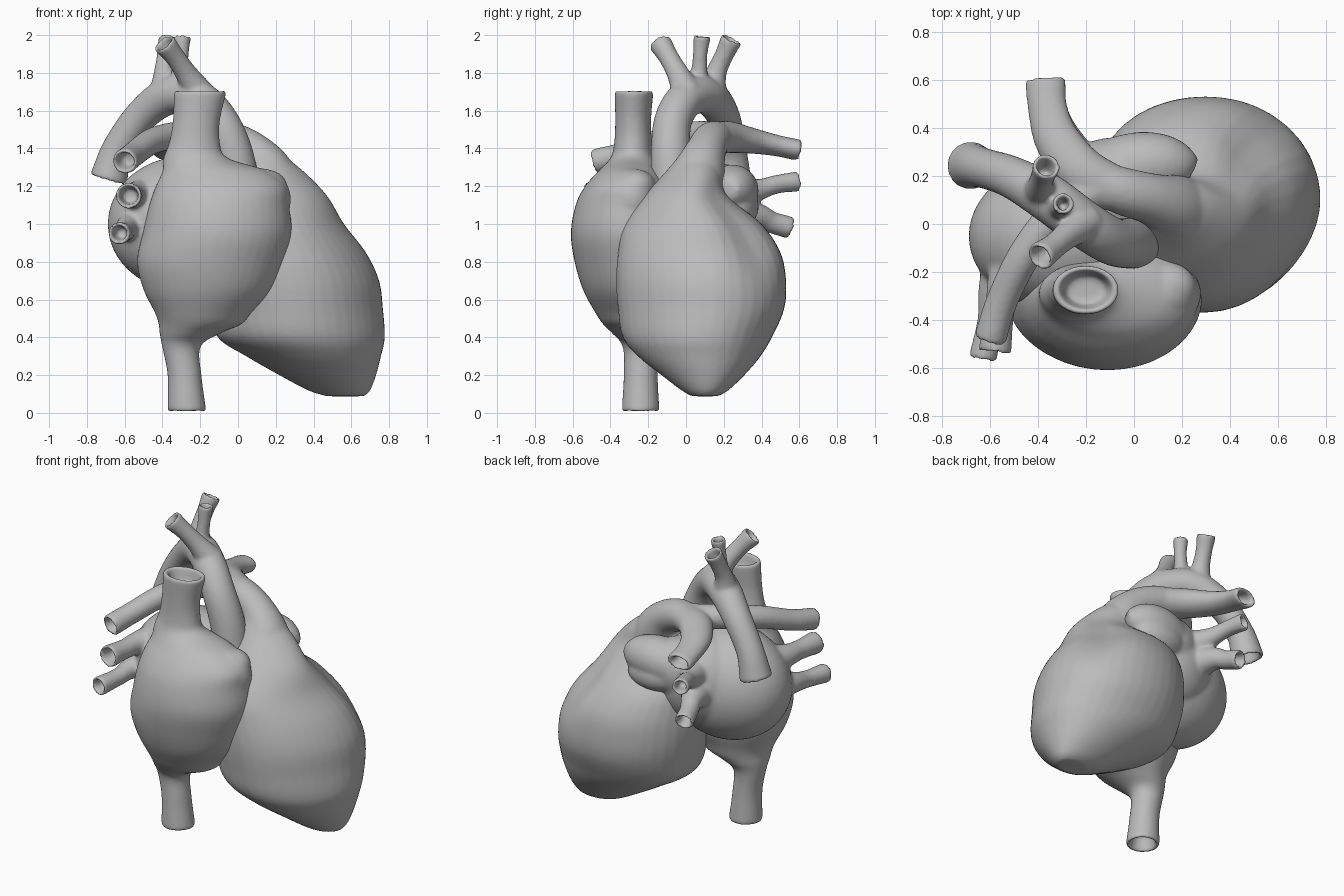
import bpy, bmesh, math
from mathutils import Vector, Matrix

cube = bpy.data.objects.get("Cube")
if cube:
    bpy.data.objects.remove(cube, do_unlink=True)

grey = bpy.data.materials.new("plain_grey")
grey.use_nodes = True
GREY = (0.5, 0.5, 0.5, 1)
grey.diffuse_color = GREY
grey.node_tree.nodes["Principled BSDF"].inputs["Base Color"].default_value = GREY
SIDES = 40


def spline(points, steps=7):
    """Smooth curve through tuples of position and radii."""
    p = [Vector(q) for q in points]
    p = [2 * p[0] - p[1]] + p + [2 * p[-1] - p[-2]]
    out = []
    for a, b, c, d in zip(p, p[1:], p[2:], p[3:]):
        for i in range(steps):
            t = i / steps
            out.append(0.5 * (2 * b + (c - a) * t + (2 * a - 5 * b + 4 * c - d) * t * t
                              + (3 * b - a - 3 * c + d) * t ** 3))
    return out + [p[-2]]


def loft(bm, points, open_start=False, open_end=False, upright=False, shape=None):
    """Skin of elliptical rings along a path; open ends get a rim and a recess."""
    rows = spline([q if len(q) == 5 else (*q, q[3]) for q in points])
    centres = [Vector(r[:3]) for r in rows]
    rings, side, old = [], None, None
    for i, row in enumerate(rows):
        t = (centres[min(i + 1, len(rows) - 1)] - centres[max(i - 1, 0)]).normalized()
        if upright:
            t, side = Vector((0, 0, 1)), Vector((1, 0, 0))
        elif side is None:
            side = t.cross(Vector((0, 0, 1))).normalized()
        else:
            side = old.rotation_difference(t) @ side
        old = t
        rings.append((centres[i], t, side.copy(), row[3], row[4]))

    def tip(ring, sign):
        c, t, s, u, v = ring
        wall = max(0.22, 0.018 / min(u, v))
        marks = ((0.01, 1 - wall * 0.4), (0, 1 - wall), (-0.04, 0.92 - wall), (-0.09, 0.8 - wall))
        return [(c + t * sign * d, t, s, u * k, v * k) for d, k in marks]

    if open_start:
        rings = tip(rings[0], -1)[::-1] + rings
    if open_end:
        rings = rings + tip(rings[-1], 1)
    loops = []
    for c, t, s, u, v in rings:
        w, loop = t.cross(s), []
        for k in range(SIDES):
            a = math.tau * k / SIDES
            f = shape(a, c.z) if shape else 1
            loop.append(bm.verts.new(c + (s * math.cos(a) * u + w * math.sin(a) * v) * f))
        loops.append(loop)
    for lo, hi in zip(loops, loops[1:]):
        for k in range(SIDES):
            n = (k + 1) % SIDES
            bm.faces.new((lo[k], lo[n], hi[n], hi[k]))
    bm.faces.new(loops[0][::-1])
    bm.faces.new(loops[-1])


def blob(bm, centre, radii):
    m = Matrix.Translation(centre) @ Matrix.Diagonal((*radii, 1))
    bmesh.ops.create_icosphere(bm, subdivisions=4, radius=1, matrix=m)


def finish(bm, name, smooth=6):
    """Fuse overlapping pieces into one soft organic surface."""
    bmesh.ops.recalc_face_normals(bm, faces=bm.faces)
    mesh = bpy.data.meshes.new(name)
    bm.to_mesh(mesh)
    bm.free()
    mesh.materials.append(grey)
    obj = bpy.data.objects.new(name, mesh)
    bpy.context.collection.objects.link(obj)
    fuse = obj.modifiers.new("fuse", 'REMESH')
    fuse.mode = 'VOXEL'
    fuse.voxel_size = 0.0115
    fuse.use_smooth_shade = True
    soft = obj.modifiers.new("soften", 'SMOOTH')
    soft.factor = 0.5
    soft.iterations = smooth


# Ventricles: fuller behind, slimmer in front, with a groove down the outer side
def muscle(a, z):
    dent = 0.13 * math.exp(-((a - 0.75) / 0.3) ** 2 - ((z - 0.95) / 0.22) ** 2)
    return 1 - dent + 0.12 * math.sin(a) * math.cos(a) ** 2


bm = bmesh.new()
loft(bm, [(.57, .1, .088, .1, .07), (.535, .1, .12, .165, .125), (.475, .09, .2, .255, .22),
          (.4, .07, .3, .355, .325), (.335, .06, .4, .44, .395), (.31, .08, .55, .455, .44),
          (.29, .08, .7, .455, .45), (.255, .07, .85, .42, .43), (.2, .035, 1, .36, .365),
          (.19, 0, 1.15, .28, .22), (.155, .04, 1.28, .19, .145), (.12, .06, 1.37, .11, .09)],
     upright=True, shape=muscle)
# Pulmonary trunk, then its left and right arteries
loft(bm, [(.19, .03, 1.13, .18), (.15, .07, 1.28, .14), (.07, .105, 1.385, .107),
          (-.04, .135, 1.44, .1), (-.13, .17, 1.455, .09), (-.2, .21, 1.46, .08)])
loft(bm, [(-.08, .14, 1.45, .1, .09), (-.22, .22, 1.46, .105, .085), (-.32, .35, 1.44, .095, .068),
          (-.36, .48, 1.415, .083, .056), (-.37, .6, 1.39, .085, .056)], open_end=True)
loft(bm, [(-.1, .17, 1.46, .08), (-.3, .06, 1.47, .075), (-.45, -.12, 1.44, .07),
          (-.55, -.32, 1.37, .066), (-.6, -.48, 1.33, .068)], open_end=True)
finish(bm, "ventricles_and_pulmonary_arteries", 10)

# Right atrium with upper and lower great veins
bm = bmesh.new()
loft(bm, [(-.27, -.24, .012, .102, .1), (-.283, -.24, .2, .09, .09), (-.3, -.24, .35, .102, .095),
          (-.255, -.25, .42, .16, .14), (-.2, -.26, .47, .22, .18), (-.185, -.27, .53, .255, .21),
          (-.16, -.28, .65, .34, .265), (-.145, -.29, .8, .39, .3), (-.11, -.3, .95, .395, .31),
          (-.1, -.31, 1.1, .37, .275), (-.09, -.31, 1.2, .345, .225), (-.12, -.3, 1.28, .28, .165),
          (-.225, -.285, 1.35, .17, .115), (-.23, -.28, 1.43, .135, .1),
          (-.22, -.28, 1.55, .125, .095), (-.2, -.275, 1.7, .14, .103)],
     open_start=True, open_end=True, upright=True)
blob(bm, (.12, -.29, 1.13), (.16, .135, .165))
blob(bm, (.14, -.265, 1.2), (.12, .105, .09))
finish(bm, "right_atrium_and_great_veins", 10)

# Left atrium, its ear-shaped lobe and four lung veins
bm = bmesh.new()
blob(bm, (-.28, -.05, 1), (.41, .32, .36))
blob(bm, (-.18, .08, 1.05), (.29, .26, .3))
blob(bm, (-.09, .19, 1.13), (.21, .17, .19))
loft(bm, [(-.15, .21, 1.13, .13), (0, .24, 1.17, .14), (.1, .25, 1.18, .13),
          (.19, .245, 1.18, .1), (.24, .24, 1.18, .06), (.255, .235, 1.18, .02)])
blob(bm, (.04, .275, 1.09), (.18, .11, .11))
lung_veins = [
    [(-.22, .2, 1.14, .12), (-.29, .38, 1.18, .06), (-.33, .48, 1.21, .05), (-.37, .59, 1.225, .054)],
    [(-.25, .2, 1.05, .12), (-.31, .38, 1.04, .07), (-.34, .45, 1.01, .058), (-.37, .55, .98, .06)],
    [(-.45, -.05, 1.13, .14), (-.54, -.26, 1.15, .075), (-.56, -.38, 1.15, .06), (-.58, -.53, 1.15, .07)],
    [(-.48, -.05, 1, .14), (-.58, -.27, .98, .07), (-.6, -.4, .96, .053), (-.63, -.56, .95, .06)],
]
for vein in lung_veins:
    loft(bm, vein, open_end=True)
finish(bm, "left_atrium_and_lung_veins", 10)

# Aorta: rising stem, arch and descending end
bm = bmesh.new()
loft(bm, [(.03, -.07, 1.05, .11), (-.02, -.08, 1.35, .106), (-.095, -.07, 1.54, .1),
          (-.21, 0, 1.66, .1), (-.36, .11, 1.68, .1), (-.51, .195, 1.575, .088),
          (-.635, .235, 1.4, .084), (-.685, .245, 1.24, .1)], open_end=True)
arch_branches = [
    [(-.2, .01, 1.68, .085), (-.27, -.04, 1.79, .06), (-.33, -.09, 1.88, .053), (-.39, -.135, 1.955, .062)],
    [(-.31, .06, 1.7, .065), (-.31, .07, 1.8, .044), (-.3, .075, 1.9, .039), (-.295, .085, 1.99, .046)],
    [(-.39, .13, 1.68, .085), (-.39, .16, 1.8, .056), (-.38, .2, 1.89, .05), (-.365, .24, 1.975, .058)],
]
for branch in arch_branches:
    loft(bm, branch, open_end=True)
finish(bm, "aorta_and_branches", 6)
